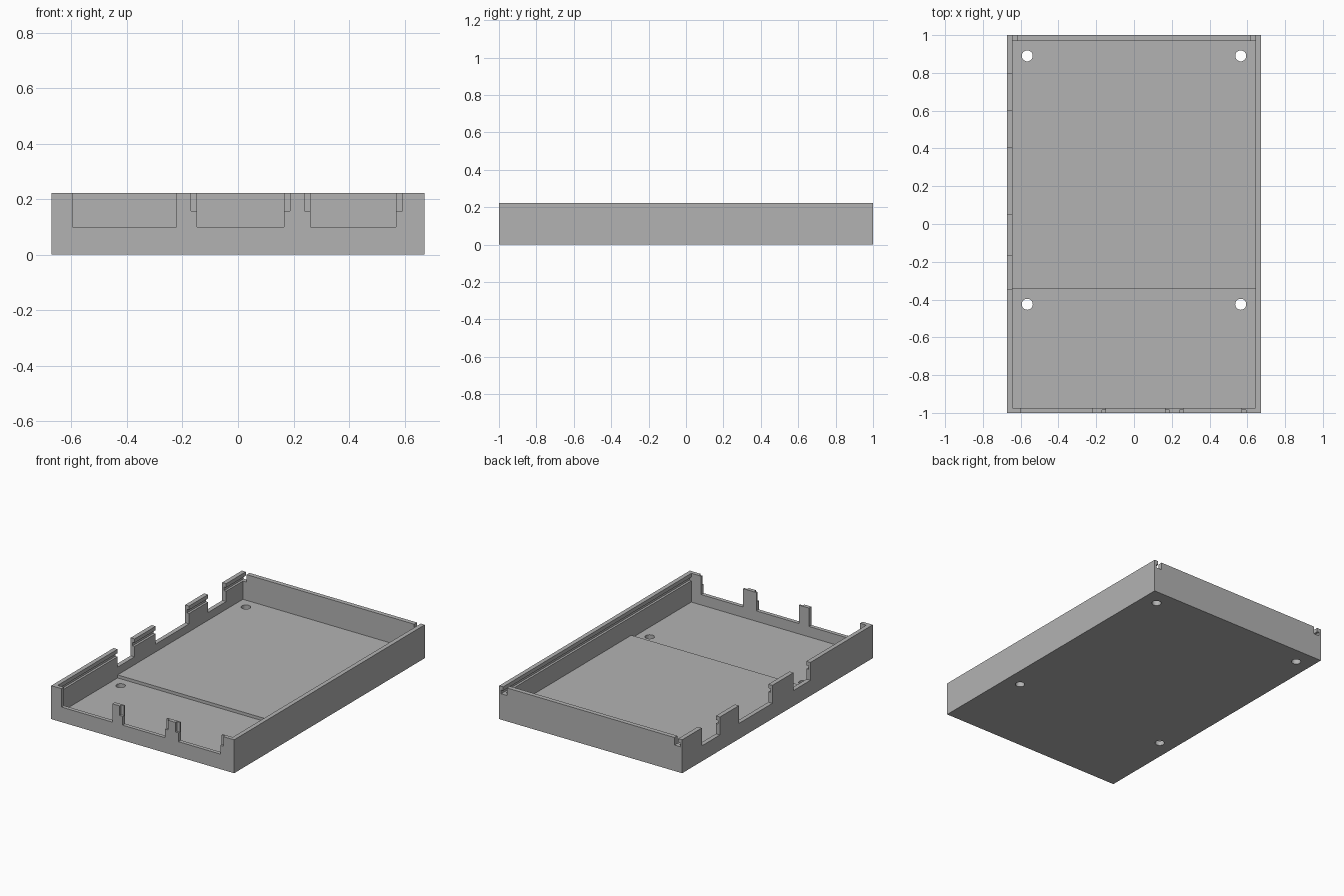
import bpy

cube = bpy.data.objects.get("Cube")
if cube:
    bpy.data.objects.remove(cube, do_unlink=True)

W, L, H = 0.672, 1.0, 0.222      # half width, half length, height
IN_X, FRONT, BACK = 0.643, -0.974, 0.97   # inner wall faces
TOP = 0.4                        # cutters reach above the rim

grey = bpy.data.materials.new("grey plastic")
grey.use_nodes = True
grey.diffuse_color = (0.45, 0.45, 0.45, 1)
grey.node_tree.nodes["Principled BSDF"].inputs["Base Color"].default_value = (0.45, 0.45, 0.45, 1)


def box(name, x, y, z):
    bpy.ops.mesh.primitive_cube_add(size=1)
    ob = bpy.context.object
    ob.name = name
    ob.location = [sum(r) / 2 for r in (x, y, z)]
    ob.scale = [r[1] - r[0] for r in (x, y, z)]
    bpy.ops.object.transform_apply(location=True, rotation=True, scale=True)
    return ob


def cut(target, cutter):
    mod = target.modifiers.new("cut", 'BOOLEAN')
    mod.operation = 'DIFFERENCE'
    mod.solver = 'EXACT'
    mod.object = cutter
    bpy.context.view_layer.objects.active = target
    bpy.ops.object.modifier_apply(modifier=mod.name)
    bpy.data.objects.remove(cutter, do_unlink=True)


def cut_box(x, y, z):
    cut(tray, box("cutter", x, y, z))


tray = box("enclosure_tray", (-W, W), (-L, L), (0, H))
tray.data.materials.append(grey)

# Interior with a lower floor at the front
cut_box((-IN_X, IN_X), (FRONT, BACK), (0.051, TOP))
cut_box((-IN_X, IN_X), (FRONT, -0.345), (0.031, TOP))

# Front port openings
for a, b in ((-0.597, -0.222), (-0.147, 0.165), (0.262, 0.570)):
    cut_box((a, b), (-1.1, -0.9), (0.1, TOP))

# Shallow outer recesses beside the two right-hand ports
for a, b in ((-0.169, 0.187), (0.240, 0.592)):
    cut_box((a, b), (-1.1, -0.985), (0.158, TOP))

# Side port openings
for a, b in ((-0.345, -0.167), (0.054, 0.405), (0.604, 0.794)):
    cut_box((-0.8, -0.6), (a, b), (0.103, TOP))

# Lid rails: groove in each side wall, and slot through the back wall
for s in (-1, 1):
    cut_box(sorted((s * 0.6155, s * 0.658)), (FRONT, 1.1), (0.172, 0.196))
    cut_box(sorted((s * 0.6155, s * IN_X)), (0.9, 1.1), (0.172, TOP))

# Screw holes
for x in (-0.565, 0.565):
    for y in (-0.425, 0.89):
        bpy.ops.mesh.primitive_cylinder_add(vertices=32, radius=0.029, depth=0.3, location=(x, y, 0))
        cut(tray, bpy.context.object)
